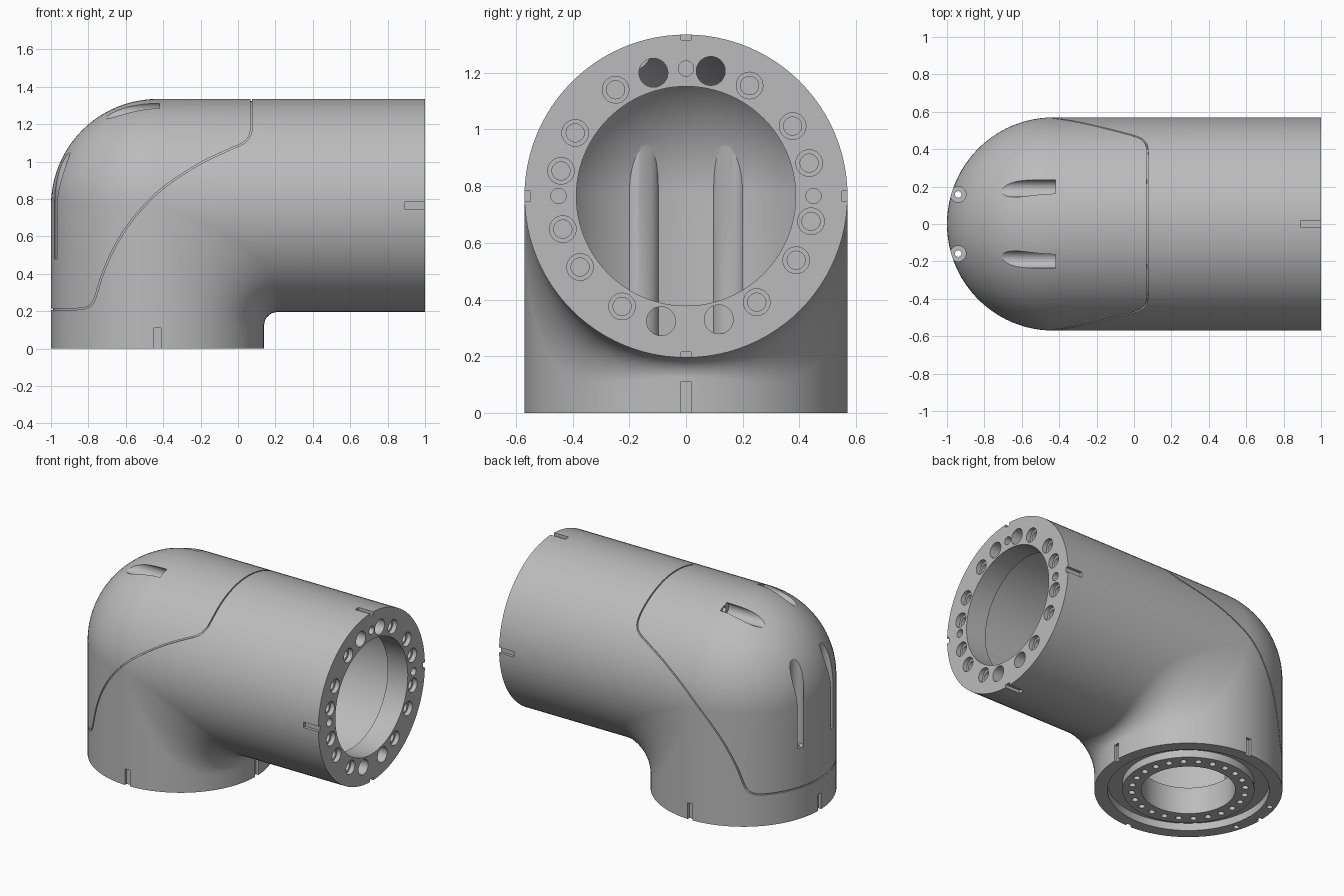
import bpy, bmesh, math
from mathutils import Matrix, Vector

if "Cube" in bpy.data.objects:
    bpy.data.objects.remove(bpy.data.objects["Cube"])

AX, AZ, R = -0.43, 0.765, 0.57       # vertical axis x, horizontal axis z, outer radius
N = 96


def make(name, bm):
    bmesh.ops.recalc_face_normals(bm, faces=bm.faces)
    me = bpy.data.meshes.new(name)
    bm.to_mesh(me)
    bm.free()
    ob = bpy.data.objects.new(name, me)
    bpy.context.collection.objects.link(ob)
    return ob


def cut(ob, cutter, self_hit=False):
    m = ob.modifiers.new("cut", 'BOOLEAN')
    m.operation, m.solver, m.object = 'DIFFERENCE', 'EXACT', cutter
    m.use_self = self_hit
    bpy.context.view_layer.objects.active = ob
    bpy.ops.object.modifier_apply(modifier=m.name)
    bpy.data.objects.remove(cutter)


def elbow(name, rad, z_start, x_end, k1, k2):
    """Round elbow: ball on the outer bend, soft fillet on the inner bend."""
    bm = bmesh.new()
    rows = []
    for i in range(N):
        a = 2 * math.pi * i / N
        c, y = math.cos(a), rad * math.sin(a)
        c = 0 if abs(c) < 1e-6 else c
        x0, z0 = AX + rad * c, AZ - rad * c
        r = -rad * c if c < 0 else k1 * c + k2 * c * (1 - c)
        cx, cz = x0 + r, z0 - r
        pts = [(x0, z_start + (cz - z_start) * t / 3) for t in range(3)]
        for j in range(25):
            t = math.pi - math.pi / 2 * j / 24
            pts.append((cx + r * math.cos(t), cz + r * math.sin(t)))
        pts += [(cx + (x_end - cx) * t / 4, z0) for t in range(1, 5)]
        rows.append([bm.verts.new((p[0], y, p[1])) for p in pts])
    for i in range(N):
        p, q = rows[i], rows[(i + 1) % N]
        for j in range(len(p) - 1):
            bm.faces.new((p[j], q[j], q[j + 1], p[j + 1]))
    bm.faces.new([r[0] for r in rows])
    bm.faces.new([r[-1] for r in rows])
    bmesh.ops.remove_doubles(bm, verts=bm.verts, dist=1e-5)
    return make(name, bm)


def cyl(bm, start, axis, r, length, seg=32):
    """Cylinder from start along +x or +z."""
    rot = Matrix.Rotation(math.pi / 2, 4, 'Y') if axis == 'x' else Matrix()
    m = Matrix.Translation(start) @ rot @ Matrix.Translation((0, 0, length / 2))
    bmesh.ops.create_cone(bm, cap_ends=True, segments=seg, radius1=r, radius2=r,
                          depth=length, matrix=m)


def box(bm, centre, size):
    bmesh.ops.create_cube(bm, size=1, matrix=Matrix.Translation(centre)
                          @ Matrix.Diagonal((*size, 1)))


body = elbow("elbow_housing", R, 0, 1, 0.07, 0.9)

# Hollow inside, leaving ribs around the screw slots
cavity = elbow("cavity", 0.5, 0.18, 0.85, 0.04, 0.3)
bm = bmesh.new()
for s in (-1, 1):
    cyl(bm, (-0.94, s * 0.16, 0.1), 'z', 0.066, 1.1)
    cyl(bm, (-0.85, s * 0.19, 1.275), 'x', 0.066, 0.8)
cut(cavity, make("ribs", bm), True)
cut(body, cavity)

# Bores through both end flanges
bm = bmesh.new()
cyl(bm, (0.8, 0, AZ), 'x', 0.387, 0.4, N)
cyl(bm, (AX, 0, -0.1), 'z', 0.285, 0.35, N)
cut(body, make("bores", bm))

# Ring groove under the base
bm = bmesh.new()
cyl(bm, (AX, 0, -0.1), 'z', 0.49, 0.15, N)
groove = make("groove", bm)
bm = bmesh.new()
cyl(bm, (AX, 0, -0.2), 'z', 0.40, 0.4, N)
cut(groove, make("groove_core", bm))
cut(body, groove)

# Bolt holes of the side flange: wide seats first, then the drilled holes
seats, holes = bmesh.new(), bmesh.new()


def on_ring(deg, x):
    a = math.radians(deg)
    return (x, 0.45 * math.sin(a), AZ + 0.45 * math.cos(a))


for s in (-1, 1):
    for d in (31.7, 58.5, 76.8, 103.2, 122, 148.1):
        cyl(seats, on_ring(s * d - 1.8, 0.97), 'x', 0.047, 0.1)
        cyl(holes, on_ring(s * d - 1.8, 0.88), 'x', 0.032, 0.2)
    for d in (13, 166.9):
        cyl(holes, on_ring(s * d - 1.8, 0.8), 'x', 0.051, 0.3)
for d in (0, 90, -90):
    cyl(holes, on_ring(d, 0.9), 'x', 0.027, 0.2)
# Bolt holes of the base ring
for i in range(24):
    a = 2 * math.pi * i / 24
    cyl(holes, (AX + 0.345 * math.cos(a), 0.345 * math.sin(a), -0.1), 'z', 0.02, 0.18, 16)
cut(body, make("seats", seats))
cut(body, make("holes", holes))

# Alignment notches on both rims
bm = bmesh.new()
for s in (-1, 1):
    box(bm, (0.99, s * 0.57, AZ), (0.2, 0.04, 0.037))
    box(bm, (0.99, 0, AZ + s * 0.57), (0.2, 0.037, 0.04))
    box(bm, (AX, s * 0.57, 0.01), (0.037, 0.04, 0.2))
    box(bm, (AX + s * 0.57, 0, 0.01), (0.04, 0.037, 0.2))
cut(body, make("notches", bm))

# Screw slots in the rounded corner, with pilot holes
slots, pilots = bmesh.new(), bmesh.new()
for s in (-1, 1):
    cyl(slots, (-0.94, s * 0.158, 0.48), 'z', 0.042, 0.7)
    cyl(pilots, (-0.94, s * 0.158, -0.1), 'z', 0.018, 0.7, 16)
    cyl(slots, (-0.9, s * 0.19, 1.275), 'x', 0.046, 0.48)
    cyl(pilots, (-0.5, s * 0.19, 1.275), 'x', 0.018, 0.25, 16)
cut(body, make("slots", slots))
cut(body, make("pilots", pilots))

# Fine seam around the removable corner cover
key = [(-1.2, .212), (-1, .212), (-.86, .212), (-.80, .225), (-.765, .27), (-.72, .41),
       (-.645, .57), (-.54, .72), (-.40, .86), (-.22, .98), (-.08, 1.05), (.02, 1.095),
       (.058, 1.13), (.072, 1.18), (.072, 1.3), (.072, 1.5)]
path = []
for i in range(1, len(key) - 2):
    p0, p1, p2, p3 = [Vector(k) for k in key[i - 1:i + 3]]
    for j in range(4):
        t = j / 4
        path.append(0.5 * (2 * p1 + (p2 - p0) * t + (2 * p0 - 5 * p1 + 4 * p2 - p3) * t * t
                           + (3 * p1 - p0 - 3 * p2 + p3) * t ** 3))
path = [Vector(key[0])] + path + [Vector(key[-2]), Vector(key[-1])]
bm = bmesh.new()
rings = []
for i, p in enumerate(path):
    d = (path[min(i + 1, len(path) - 1)] - path[max(i - 1, 0)]).normalized() * 0.004
    rings.append([bm.verts.new((p.x + k * d.y, y, p.y - k * d.x))
                  for k, y in ((-1, -.7), (1, -.7), (1, .7), (-1, .7))])
for a, b in zip(rings, rings[1:]):
    for k in range(4):
        bm.faces.new((a[k], a[(k + 1) % 4], b[(k + 1) % 4], b[k]))
bm.faces.new(rings[0])
bm.faces.new(rings[-1])
seam = make("seam", bm)
cut(seam, elbow("seam_core", R - 0.01, -0.1, 1.1, 0.07, 0.9))
cut(body, seam)

# Plain grey finish
mat = bpy.data.materials.new("grey")
mat.diffuse_color = (0.5, 0.5, 0.5, 1)
mat.use_nodes = True
mat.node_tree.nodes["Principled BSDF"].inputs["Base Color"].default_value = mat.diffuse_color
body.data.materials.clear()
body.data.materials.append(mat)
for p in body.data.polygons:
    p.material_index = 0
bpy.ops.object.select_all(action='DESELECT')
body.select_set(True)
bpy.context.view_layer.objects.active = body
bpy.ops.object.shade_smooth_by_angle(angle=math.radians(30))
